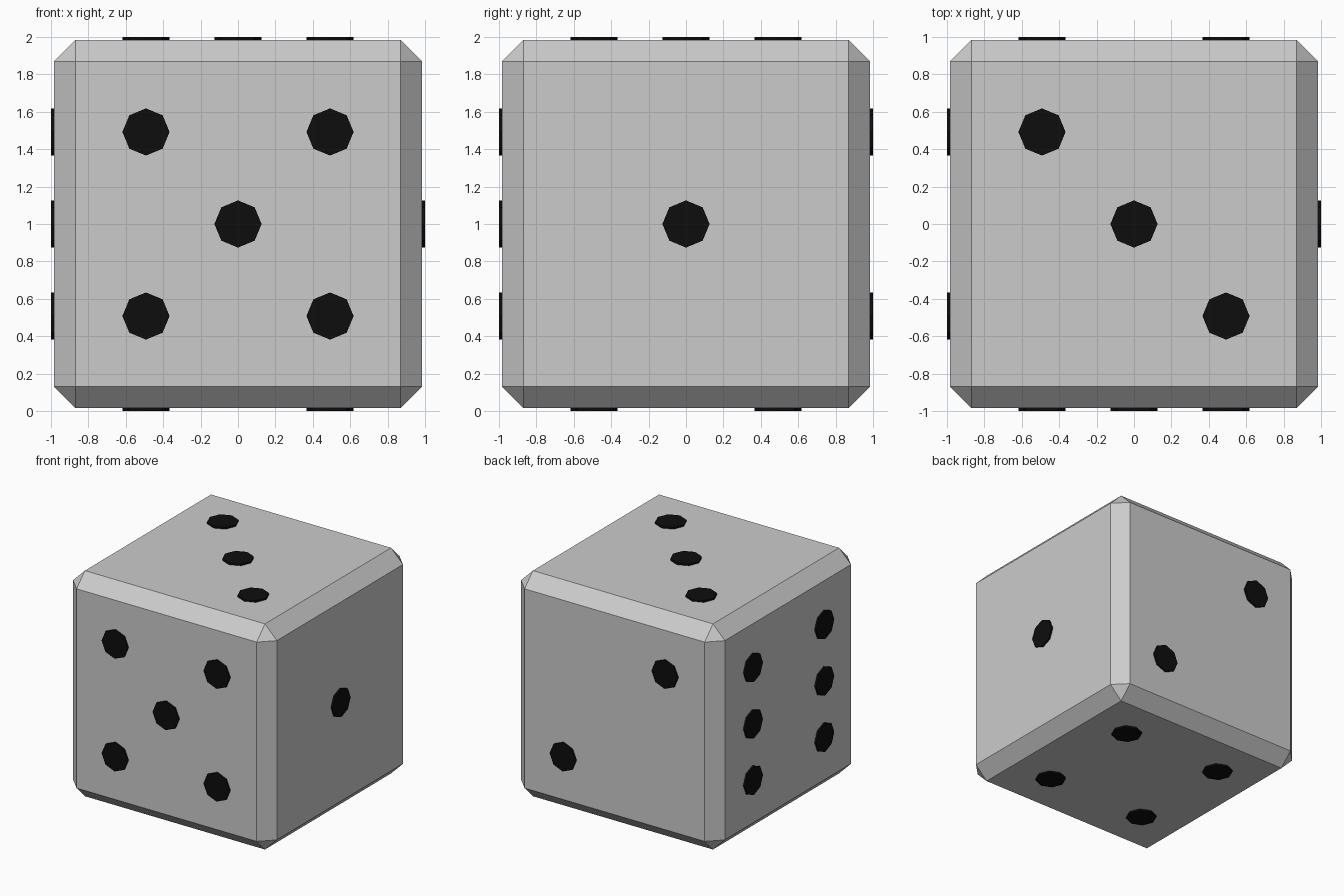
import bpy
from mathutils import Vector

if "Cube" in bpy.data.objects:
    bpy.data.objects.remove(bpy.data.objects["Cube"])

HALF = 0.985      # half width of the body
BEVEL = 0.115     # edge chamfer
S = 0.492         # pip spacing from face centre
PIP_R = 0.126
PIP_DEPTH = 0.03
CENTRE = Vector((0, 0, 1))

black = bpy.data.materials.new("pip_black")
black.diffuse_color = (0.004, 0.004, 0.004, 1)
black.use_nodes = True
black.node_tree.nodes["Principled BSDF"].inputs["Base Color"].default_value = black.diffuse_color

# Chamfered cube body
bpy.ops.mesh.primitive_cube_add(size=2 * HALF, location=CENTRE)
body = bpy.context.object
body.name = "die_body"
mod = body.modifiers.new("chamfer", "BEVEL")
mod.width = BEVEL
mod.segments = 1

# Pips per face: normal, in-face axes u and v, and (u, v) grid positions
X, Y, Z = Vector((1, 0, 0)), Vector((0, 1, 0)), Vector((0, 0, 1))
corners = [(-1, -1), (-1, 1), (1, -1), (1, 1)]
faces = {
    "right": (X, Y, Z, [(0, 0)]),
    "back": (Y, X, Z, [(-1, 1), (1, -1)]),
    "top": (Z, X, Y, [(-1, 1), (0, 0), (1, -1)]),
    "bottom": (-Z, X, Y, corners),
    "front": (-Y, X, Z, corners + [(0, 0)]),
    "left": (-X, Y, Z, corners + [(-1, 0), (1, 0)]),
}

# Slightly raised octagonal pips
for face, (n, u, v, spots) in faces.items():
    turn = Z.rotation_difference(n).to_euler()
    for a, b in spots:
        pos = CENTRE + n * (1 - PIP_DEPTH / 2) + u * a * S + v * b * S
        bpy.ops.mesh.primitive_cylinder_add(
            vertices=8, radius=PIP_R, depth=PIP_DEPTH, location=pos, rotation=turn)
        pip = bpy.context.object
        pip.name = f"pip_{face}"
        pip.data.materials.append(black)
